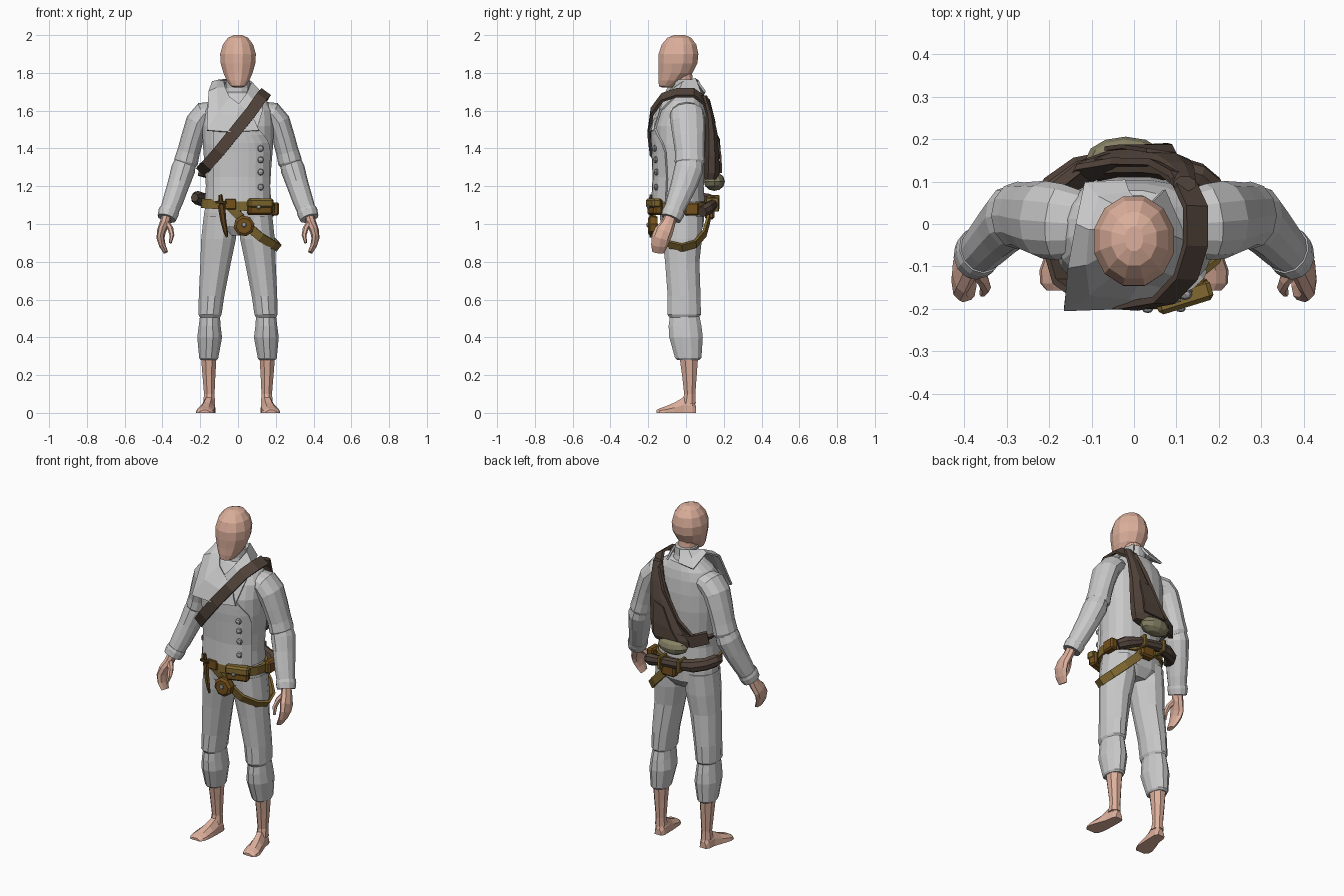
import bpy, bmesh, math
from mathutils import Vector as V


def mat(name, r, g, b):
    m = bpy.data.materials.new(name)
    m.diffuse_color = (r, g, b, 1)
    return m


SKIN = mat("skin", 0.72, 0.43, 0.33)
CLOTH = mat("grey cloth", 0.58, 0.58, 0.58)
STRAP = mat("dark brown leather", 0.085, 0.058, 0.044)
GOLD = mat("ochre leather", 0.22, 0.14, 0.03)
POUCH = mat("pouch brown", 0.17, 0.08, 0.012)
TAN = mat("olive canvas", 0.24, 0.22, 0.13)
SHEATH = mat("sheath brown", 0.10, 0.05, 0.012)
METAL = mat("button grey", 0.38, 0.38, 0.38)


def finish(name, bm, m):
    bmesh.ops.recalc_face_normals(bm, faces=bm.faces[:])
    me = bpy.data.meshes.new(name)
    bm.to_mesh(me)
    bm.free()
    me.materials.append(m)
    ob = bpy.data.objects.new(name, me)
    bpy.context.collection.objects.link(ob)
    return ob


def skin_rings(name, rings, m, closed=False):
    """Bridge equal-length rings of points into a solid."""
    bm = bmesh.new()
    vs = [[bm.verts.new(p) for p in r] for r in rings]
    n = len(vs[0])
    for i in range(len(vs) if closed else len(vs) - 1):
        a, b = vs[i], vs[(i + 1) % len(vs)]
        for j in range(n):
            k = (j + 1) % n
            bm.faces.new((a[j], a[k], b[k], b[j]))
    if not closed:
        bm.faces.new(vs[0])
        bm.faces.new(vs[-1])
    return finish(name, bm, m)


def loft(name, rings, m, n=12, s=1, p=1.0):
    """Horizontal rings (cx, cy, z, rx, ry); p < 1 makes them boxier."""
    out = []
    for cx, cy, z, rx, ry in rings:
        r = []
        for j in range(n):
            a = 2 * math.pi * (j + 0.5) / n
            c, d = math.cos(a), math.sin(a)
            r.append((s * (cx + rx * math.copysign(abs(c) ** p, c)),
                      cy + ry * math.copysign(abs(d) ** p, d), z))
        out.append(r)
    return skin_rings(name, out, m)


def tube(name, pts, m, n=10, s=1):
    """Points (x, y, z, ru, rv) swept along their own path."""
    P = [V((s * q[0], q[1], q[2])) for q in pts]
    out = []
    for i, q in enumerate(pts):
        t = (P[min(i + 1, len(P) - 1)] - P[max(i - 1, 0)]).normalized()
        v = V((0, 1, 0))
        v = (v - t * v.dot(t)).normalized()
        u = v.cross(t)
        out.append([P[i] + u * q[3] * math.cos(2 * math.pi * j / n)
                    + v * q[4] * math.sin(2 * math.pi * j / n) for j in range(n)])
    return skin_rings(name, out, m)


def strap(name, pts, w, th, m, closed=False, c=None):
    """Flat band whose normals point away from c."""
    P = [V(p) for p in pts]
    c = V(c) if c else sum(P, V()) / len(P)
    N = len(P)
    out = []
    for i, p in enumerate(P):
        a = P[(i - 1) % N] if closed else P[max(i - 1, 0)]
        b = P[(i + 1) % N] if closed else P[min(i + 1, N - 1)]
        t = (b - a).normalized()
        nr = p - c
        nr = (nr - t * nr.dot(t)).normalized()
        d = t.cross(nr) * w / 2
        out.append([p - d - nr * th, p + d - nr * th, p + d + nr * th, p - d + nr * th])
    return skin_rings(name, out, m, closed)


def box(name, loc, size, m, rot=0):
    bm = bmesh.new()
    bmesh.ops.create_cube(bm, size=1)
    bmesh.ops.scale(bm, vec=size, verts=bm.verts)
    bmesh.ops.bevel(bm, geom=bm.edges[:], offset=min(size) * 0.2, segments=1, affect='EDGES')
    ob = finish(name, bm, m)
    ob.location, ob.rotation_euler = loc, (0, 0, rot)
    return ob


def ball(name, loc, r, m, n=8):
    bm = bmesh.new()
    bmesh.ops.create_uvsphere(bm, u_segments=n, v_segments=max(4, n // 2), radius=1)
    bmesh.ops.scale(bm, vec=r, verts=bm.verts)
    ob = finish(name, bm, m)
    ob.location = loc
    return ob


def sheet(name, rows, m, th=0.01):
    bm = bmesh.new()
    vs = [[bm.verts.new(p) for p in r] for r in rows]
    for a, b in zip(vs, vs[1:]):
        for j in range(len(a) - 1):
            bm.faces.new((a[j], a[j + 1], b[j + 1], b[j]))
    ob = finish(name, bm, m)
    md = ob.modifiers.new("thickness", 'SOLIDIFY')
    md.thickness, md.offset = th, 0
    return ob


# head and neck
loft("head", [(0, -.035, 2.0, .022, .03), (0, -.035, 1.986, .055, .065), (0, -.037, 1.95, .083, .095),
              (0, -.04, 1.9, .098, .109), (0, -.043, 1.85, .095, .107), (0, -.055, 1.8, .08, .093),
              (0, -.078, 1.76, .062, .07), (0, -.1, 1.73, .04, .045), (0, -.1, 1.722, .02, .025)], SKIN)
loft("neck", [(0, -.03, 1.83, .055, .06), (0, -.015, 1.74, .052, .056), (0, -.005, 1.62, .06, .06)], SKIN)

# jacket body
TORSO = [(0, -.035, 1.12, .178, .135), (0, -.035, 1.2, .172, .13), (0, -.03, 1.3, .178, .132),
         (0, -.03, 1.42, .188, .142), (0, -.03, 1.52, .19, .142), (0, -.02, 1.6, .185, .125),
         (0, -.01, 1.65, .155, .105), (0, -.005, 1.69, .1, .085), (0, -.005, 1.7, .07, .065)]
loft("jacket_body", TORSO, CLOTH, 20, p=0.85)
loft("stand_collar", [(0, 0, 1.66, .085, .08), (0, -.005, 1.72, .066, .068), (0, -.008, 1.765, .064, .07)], CLOTH, 12)


def front(x, z, off=0.008):
    """Point on the front of the jacket."""
    for a, b in zip(TORSO, TORSO[1:]):
        if a[2] <= z <= b[2]:
            f = (z - a[2]) / (b[2] - a[2])
            _, cy, _, rx, ry = [p + (q - p) * f for p, q in zip(a, b)]
            k = max(0, 1 - min(1, abs(x) / rx) ** (2 / .85)) ** (.85 / 2)
            return (x, cy - ry * k - off, z)


# overlapping front panel, buttons, lapels
rows = []
for z, x1 in ((1.12, .165), (1.25, .163), (1.38, .168), (1.43, .16), (1.47, .135), (1.52, .09)):
    rows.append([front(-.13 + (x1 + .13) * t / 8, z) for t in range(9)])
sheet("front_panel", rows, CLOTH, .012)
for i, z in enumerate((1.4, 1.34, 1.275, 1.195)):
    ball("button_%d" % i, front(.12, z, .02), (.018, .013, .018), METAL)
inner = [(.0, .06, 1.76), (-.05, .045, 1.765), (-.075, -.01, 1.75), (-.07, -.07, 1.72), (-.045, -.11, 1.67),
         (.01, -.135, 1.63), (.07, -.145, 1.57)]
outer = [(-.02, .1, 1.7), (-.115, .095, 1.685), (-.135, .0, 1.75), (-.155, -.1, 1.7), (-.165, -.2, 1.495),
         (-.03, -.195, 1.485), (.11, -.178, 1.495)]
mid = [(V(a) + V(b)) / 2 + V((0, -.008, .008)) for a, b in zip(inner, outer)]
sheet("wide_lapel", [inner, mid, outer], CLOTH, .012)
sheet("small_lapel", [[(.0, -.135, 1.63), (.045, -.1, 1.69), (.07, -.02, 1.75), (.04, .05, 1.77)],
                      [(.1, -.165, 1.5), (.13, -.135, 1.6), (.125, -.04, 1.69), (.07, .08, 1.69)]], CLOTH)

# trousers
loft("trouser_seat", [(0, -.025, 1.14, .165, .115), (0, -.022, 1.06, .182, .12), (0, -.02, .99, .188, .115),
                      (0, -.02, .94, .1, .08)], CLOTH, 16, p=.85)
for s, side in ((1, "left"), (-1, "right")):
    loft("trouser_leg_" + side, [(.095, -.02, 1.04, .09, .112), (.103, -.02, .92, .095, .108),
                                 (.118, -.02, .8, .084, .094), (.14, -.01, .62, .07, .09),
                                 (.148, -.01, .52, .063, .092), (.148, -.01, .505, .055, .08)], CLOTH, 12, s)
    loft("lower_leg_" + side, [(.148, -.008, .53, .053, .078), (.15, -.005, .46, .06, .09),
                               (.15, .0, .4, .068, .092), (.155, .012, .29, .052, .072),
                               (.155, .012, .28, .045, .06)], CLOTH, 12, s)
    loft("shin_" + side, [(.155, .014, .32, .046, .056), (.154, .018, .2, .037, .042),
                          (.152, .02, .1, .03, .032), (.153, .015, .05, .034, .04)], SKIN, 8, s)
    # foot, flattened onto the ground
    foot = []
    for x, y, w, h in ((.15, .053, .022, .035), (.15, .035, .032, .075), (.153, -.01, .035, .085),
                       (.163, -.06, .043, .055), (.173, -.11, .05, .034), (.176, -.14, .045, .024),
                       (.176, -.157, .03, .014)):
        foot.append([(s * (x + w * a), y, h * b) for a, b in
                     ((-1, 0), (-.9, .5), (-.4, 1), (.4, 1), (.9, .5), (1, 0))])
    skin_rings("foot_" + side, foot, SKIN)

    # sleeves with elbow folds, cuffs and hands
    tube("upper_sleeve_" + side, [(.12, .0, 1.6, .05, .075), (.175, .005, 1.585, .065, .09),
                                  (.213, .01, 1.54, .064, .092), (.24, .015, 1.46, .06, .085),
                                  (.262, .02, 1.38, .06, .078), (.275, .02, 1.33, .064, .08),
                                  (.28, .02, 1.31, .055, .07)], CLOTH, 12, s)
    tube("forearm_sleeve_" + side, [(.275, .02, 1.34, .055, .07), (.29, .015, 1.29, .064, .077),
                                    (.315, -.01, 1.21, .058, .07), (.345, -.045, 1.12, .054, .06),
                                    (.367, -.068, 1.06, .048, .052)], CLOTH, 12, s)
    tube("cuff_" + side, [(.362, -.062, 1.075, .053, .058), (.368, -.068, 1.06, .055, .06),
                          (.378, -.08, 1.03, .05, .055)], CLOTH, 12, s)
    tube("hand_" + side, [(.375, -.078, 1.05, .026, .032), (.39, -.095, 1.0, .026, .038),
                          (.406, -.118, .96, .024, .05), (.41, -.133, .925, .021, .05),
                          (.4, -.142, .885, .017, .043), (.382, -.147, .85, .012, .032)], SKIN, 8, s)
    tube("thumb_" + side, [(.38, -.1, 1.01, .016, .02), (.357, -.13, .975, .015, .018),
                           (.35, -.15, .94, .013, .015), (.358, -.165, .9, .007, .008)], SKIN, 6, s)

# shoulder strap and back bag
strap("shoulder_strap", [(.11, .115, 1.64), (.145, .04, 1.695), (.145, -.05, 1.695), (.122, -.125, 1.67),
                         (.07, -.18, 1.595), (-.015, -.195, 1.49), (-.1, -.183, 1.385), (-.165, -.135, 1.31),
                         (-.195, -.03, 1.28), (-.19, .06, 1.28), (-.12, .12, 1.285), (-.03, .14, 1.37),
                         (.06, .14, 1.53)], .062, .008, STRAP, True)
loft("back_bag", [(.12, .095, 1.68, .028, .018), (.1, .125, 1.58, .045, .022), (.075, .135, 1.48, .065, .034),
                  (.04, .137, 1.36, .098, .042), (.0, .135, 1.27, .13, .045), (-.01, .13, 1.235, .125, .04)],
     STRAP, 8)
sheet("bag_flap", [[(.1, .163, 1.47), (.03, .174, 1.45)], [(.09, .183, 1.36), (-.03, .183, 1.33)],
                   [(.08, .186, 1.27), (-.07, .178, 1.27)]], STRAP, .01)
strap("bag_side_strap", [(-.05, .155, 1.27), (-.13, .13, 1.27), (-.2, .075, 1.29)], .07, .012, STRAP, c=(0, -.03, 1.28))
ball("canvas_bundle", (-.02, .15, 1.225), (.095, .056, .05), TAN, 12)

# belt and thigh strap
ring = [(.187 * math.cos(a), -.032 + .142 * math.sin(a), 1.097 - .012 * math.cos(a))
        for a in [math.pi * i / 10 for i in range(20)]]
strap("belt", ring, .05, .008, GOLD, True)
strap("thigh_strap", [(-.05, -.178, 1.1), (.0, -.17, 1.05), (.05, -.155, .99), (.12, -.138, .93),
                      (.185, -.085, .89), (.212, -.02, .875), (.195, .05, .895), (.14, .098, .95),
                      (.07, .118, 1.02), (.03, .125, 1.08)], .045, .007, GOLD, c=(.09, -.02, .97))

# pouches around the belt
box("front_pouch", (.115, -.165, 1.09), (.13, .05, .085), POUCH, .3)
box("front_pouch_flap", (.118, -.172, 1.11), (.136, .05, .05), GOLD, .3)
ball("front_pouch_stud", (.11, -.2, 1.09), (.012, .008, .012), METAL)
box("side_pouch", (.195, .03, 1.08), (.045, .08, .07), POUCH)
box("back_pouch", (.02, .125, 1.06), (.09, .05, .07), POUCH)
box("buckle", (-.04, -.18, 1.105), (.06, .02, .055), POUCH)
hexa = []
for y, r in ((-.15, .05), (-.165, .056), (-.19, .056), (-.2, .042)):
    hexa.append([(.032 + r * math.cos(a), y, .99 + r * math.sin(a)) for a in [math.pi * i / 4 + .2 for i in range(8)]])
skin_rings("round_pouch", hexa, POUCH)
ball("round_pouch_stud", (.032, -.202, .995), (.013, .008, .013), METAL)

# sheathed knife
tube("knife_sheath", [(-.088, -.18, 1.1, .02, .012), (-.078, -.185, 1.02, .016, .012),
                      (-.066, -.188, .96, .012, .01), (-.058, -.188, .93, .006, .006)], SHEATH, 6)
tube("knife_handle", [(-.088, -.182, 1.1, .01, .01), (-.092, -.185, 1.13, .012, .012),
                      (-.094, -.185, 1.155, .01, .01)], SHEATH, 6)
box("knife_guard", (-.09, -.183, 1.115), (.06, .022, .015), SHEATH)

# rolled bundle across the lower back
tube("waist_roll", [(.185, .085, 1.065, .03, .03), (.15, .115, 1.08, .036, .03), (.08, .138, 1.1, .028, .028),
                    (-.05, .145, 1.115, .03, .03), (-.13, .125, 1.12, .04, .034), (-.19, .085, 1.13, .036, .032),
                    (-.22, .035, 1.14, .036, .03), (-.23, .0, 1.14, .022, .02)], STRAP, 8)
for i, (x, y, z) in enumerate(((.06, .14, 1.103), (-.07, .143, 1.115))):
    box("roll_tie_%d" % i, (x, y, z), (.022, .07, .075), GOLD)
